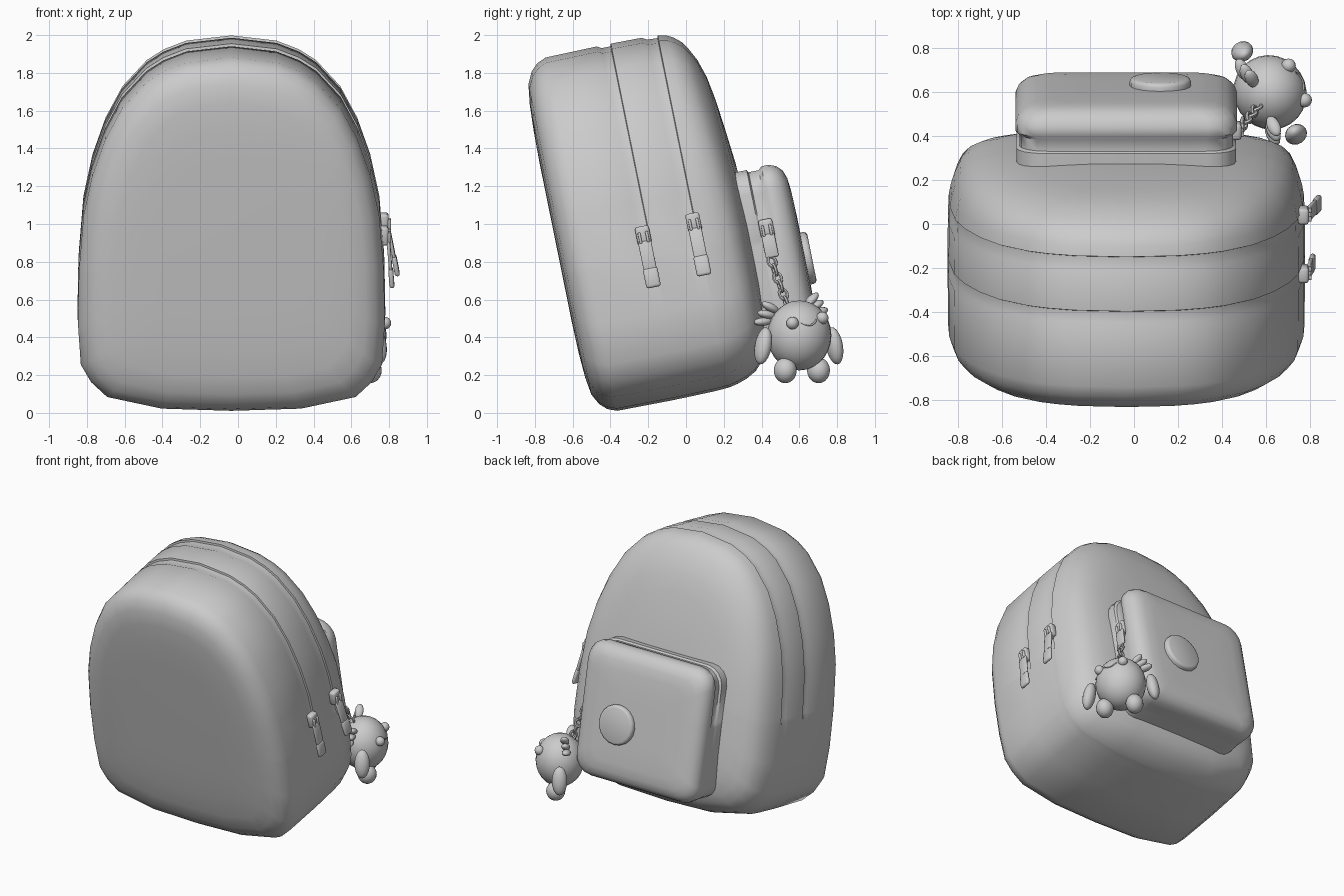
import bpy, bmesh, math
from mathutils import Matrix, Vector

if "Cube" in bpy.data.objects:
    bpy.data.objects.remove(bpy.data.objects["Cube"])

TILT = Matrix.Rotation(0.2, 4, 'X')      # the whole bag leans towards the front
CX = -0.035                              # bag centre line
grey = bpy.data.materials.new("grey")
grey.diffuse_color = (0.6, 0.6, 0.6, 1)
grey.use_nodes = True
grey.node_tree.nodes["Principled BSDF"].inputs["Base Color"].default_value = grey.diffuse_color


def add(name, bm, matrix=Matrix.Identity(4)):
    bmesh.ops.recalc_face_normals(bm, faces=bm.faces)
    me = bpy.data.meshes.new(name)
    bm.to_mesh(me)
    bm.free()
    me.transform(matrix)
    me.materials.append(grey)
    ob = bpy.data.objects.new(name, me)
    bpy.context.collection.objects.link(ob)
    return ob


def loft(name, outline, rings, mid, half, groove_from, lean=0.0):
    """Skin an x/z outline through depth rings (y, inset, groove depth)."""
    bm = bmesh.new()
    loops = []
    for y, inset, groove in rings:
        loop = []
        back = min(max((y - .3) / .15, 0), 1) * lean
        for x, z in outline:
            s = 1 - (inset + (groove if z > groove_from else 0)) / half
            zz = mid + (z - mid) * s
            loop.append(bm.verts.new((CX + x * s, y - back * max(0, zz - 1), zz)))
        loops.append(loop)
    n = len(outline)
    for a, b in zip(loops, loops[1:]):
        for i in range(n):
            j = (i + 1) % n
            bm.faces.new((a[i], a[j], b[j], b[i]))
    bm.faces.new(loops[0])
    bm.faces.new(loops[-1])
    return add(name, bm, TILT)


def ball(name, loc, size, rot=Matrix.Identity(4), seg=20):
    bm = bmesh.new()
    bmesh.ops.create_uvsphere(bm, u_segments=seg, v_segments=seg // 2 + 2, radius=1)
    return add(name, bm, Matrix.Translation(loc) @ rot @ Matrix.Diagonal((*size, 1)))


def box(name, matrix, size, bevel):
    bm = bmesh.new()
    bmesh.ops.create_cube(bm, size=1, matrix=Matrix.Diagonal((*size, 1)))
    bmesh.ops.bevel(bm, geom=bm.edges[:], offset=bevel, segments=2, affect='EDGES', profile=0.5)
    return add(name, bm, matrix)


# Main bag: mirrored arch outline, domed front and back, two zipper channels
half = [(0, 1.995), (.24, 1.967), (.36, 1.92), (.45, 1.862), (.58, 1.72), (.67, 1.55),
        (.74, 1.35), (.785, 1.14), (.808, .86), (.81, .83), (.815, .55), (.80, .33),
        (.745, .235), (.66, .155), (.37, .092), (0, .08)]
outline = half + [(-x, z) for x, z in half[-2:0:-1]]
G = .012
rings = [(-.497, .48, 0), (-.494, .33, 0), (-.486, .20, 0), (-.472, .11, 0), (-.442, .055, 0),
         (-.405, .022, 0), (-.355, .003, 0), (-.078, 0, 0), (-.055, 0, G), (-.006, 0, G),
         (-.002, 0, 0), (.165, .002, 0), (.19, .003, G), (.246, .006, G), (.25, .006, 0),
         (.30, .016, 0), (.35, .032, 0), (.405, .06, 0), (.445, .10, 0), (.475, .155, 0),
         (.50, .24, 0), (.515, .35, 0), (.525, .5, 0), (.533, .66, 0)]
loft("bag_body", outline, rings, 1.0, .88, .84, .055)

# Back pouch: rounded rectangle with its own zipper channel
corners, R = [], .13
for cx, cz, a0 in ((.375, 1.07, 0), (-.375, 1.07, 90), (-.375, .375, 180), (.375, .375, 270)):
    for k in range(5):
        a = math.radians(a0 + 22.5 * k)
        corners.append((cx + R * math.cos(a), cz + R * math.sin(a)))
    if a0 == 90:
        corners += [(-.505, .82), (-.505, .79)]
corners += [(.505, .79), (.505, .82)]
rings = [(.38, .004, 0), (.57, .004, 0), (.578, .004, .014), (.632, .0, .018), (.65, 0, 0),
         (.69, 0, 0), (.728, .015, 0), (.756, .045, 0), (.772, .09, 0), (.779, .16, 0), (.782, .3, 0)]
loft("back_pouch", corners, rings, .725, .49, .8)

# Round badge on the pouch
bm = bmesh.new()
bmesh.ops.create_cone(bm, cap_ends=True, segments=20, radius1=.14, radius2=.14, depth=.07)
rim = [e for e in bm.edges if abs(e.verts[0].co.z - e.verts[1].co.z) < 1e-4]
bmesh.ops.bevel(bm, geom=rim, offset=.018, segments=2, affect='EDGES', profile=.5)
add("pouch_badge", bm, TILT @ Matrix.Translation((.12, .782, .675)) @ Matrix.Rotation(math.pi / 2, 4, 'X'))


# Zipper pulls: slider, bridge and a hanging tab
def pull(name, x, y, z, swing, length):
    base = TILT @ Matrix.Translation((x, y, z))
    box(name + "_slider", base, (.05, .075, .10), .014)
    for s in (-1, 1):
        box(name + "_bridge", base @ Matrix.Translation((.025, s * .02, -.01)), (.025, .015, .06), .005)
    hang = base @ Matrix.Translation((.024, 0, -.03)) @ Matrix.Rotation(-swing, 4, 'Y')
    box(name + "_stem", hang @ Matrix.Translation((0, 0, -length * .33)), (.018, .07, length * .66), .007)
    if length > .2:
        box(name + "_tab", hang @ Matrix.Translation((0, 0, -length * .79)), (.026, .078, length * .42), .012)


pull("front_zip", .772, -.035, .965, .08, .25)
pull("rear_zip", .772, .24, .98, .19, .26)
pull("pouch_zip", .465, .612, .872, .06, .19)

# Charm chain: alternating oval links
top, end = Vector((.50, .455, .80)), Vector((.56, .53, .585))
LINKS = 6
aim = (end - top).to_track_quat('Z', 'Y').to_matrix().to_4x4()
for i in range(LINKS):
    bm = bmesh.new()
    loops = []
    for u in range(12):
        a = math.tau * u / 12
        d = Vector((math.cos(a), 0, math.sin(a)))
        c = Vector((.021 * d.x, 0, .030 * d.z))
        loops.append([bm.verts.new(c + .009 * (math.cos(b) * d + math.sin(b) * Vector((0, 1, 0))))
                      for b in (math.tau * v / 6 for v in range(6))])
    for u in range(12):
        p, q = loops[u], loops[(u + 1) % 12]
        for v in range(6):
            bm.faces.new((p[v], p[(v + 1) % 6], q[(v + 1) % 6], q[v]))
    pos = top.lerp(end, i / (LINKS - 1))
    add("chain_link", bm, Matrix.Translation(pos) @ aim @ Matrix.Rotation(math.pi / 2 * i + .6, 4, 'Z'))

# Charm creature: local x points forward, y sideways; the face is turned and rolled a little
C = Matrix.Translation((.62, .60, .41)) @ Matrix.Rotation(math.radians(33), 4, 'Z')
FACE = C @ Matrix.Rotation(math.radians(-8), 4, 'Z') @ Matrix.Rotation(math.radians(9), 4, 'X')


def part(name, loc, size, rot=(0, 'X'), seg=16, frame=C):
    m = frame @ Matrix.Translation(loc) @ Matrix.Rotation(rot[0], 4, rot[1])
    return ball(name, m.to_translation(), size, m.to_3x3().to_4x4(), seg)


part("charm_body", (0, 0, 0), (.165, .172, .185), seg=24)
for s in (-1, 1):
    part("charm_arm", (-.005, s * .225, -.055), (.052, .042, .10), (s * .2, 'X'))
    part("charm_foot", (.025, s * .105, -.185), (.065, .06, .068))
    part("charm_eye", (.128, s * .088, .08), (.033, .033, .033), frame=FACE)
    for k in range(3):                   # three frilly gills per side
        part("charm_gill", (-.07 + .01 * k, s * (.165 - .022 * k), .10 + .035 * k),
             (.03, .055, .022), (s * (.1 + .25 * k), 'X'), 12, FACE)

# Smile: thin curved tube lying on the face
cu = bpy.data.curves.new("smile", 'CURVE')
cu.dimensions = '3D'
cu.bevel_depth = .005
cu.bevel_resolution = 1
sp = cu.splines.new('POLY')
sp.points.add(6)
for i, p in enumerate(sp.points):
    t = i / 3 - 1
    y, z = .045 * t, .055 + .022 * t * t
    x = .165 * math.sqrt(1 - (y / .172) ** 2 - (z / .185) ** 2)
    p.co = (*(FACE @ Vector((x, y, z))), 1)
cu.materials.append(grey)
bpy.context.collection.objects.link(bpy.data.objects.new("charm_smile", cu))

# Smooth shading with crisp channel edges
for ob in bpy.context.collection.objects:
    if ob.type == 'MESH':
        ob.select_set(True)
        bpy.context.view_layer.objects.active = ob
bpy.ops.object.shade_smooth_by_angle(angle=math.radians(50))
